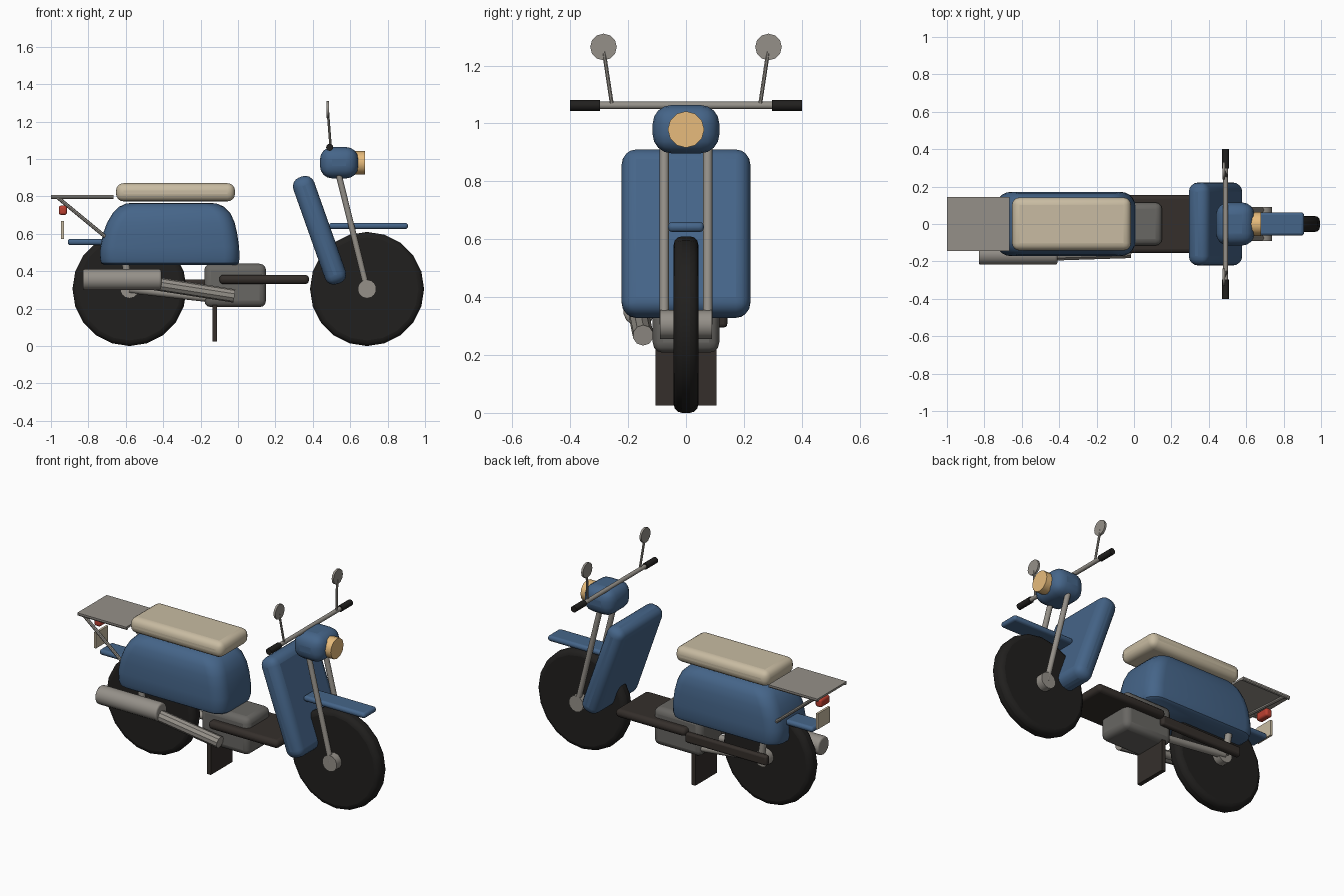
import bpy, bmesh, math
from mathutils import Vector

if "Cube" in bpy.data.objects:
    bpy.data.objects.remove(bpy.data.objects["Cube"])


def material(name, r, g, b):
    m = bpy.data.materials.new(name)
    m.diffuse_color = (r, g, b, 1)
    m.use_nodes = True
    m.node_tree.nodes["Principled BSDF"].inputs["Base Color"].default_value = m.diffuse_color
    return m


BLUE = material("blue_paint", 0.06, 0.13, 0.25)
CREAM = material("cream", 0.58, 0.50, 0.36)
RUBBER = material("rubber", 0.015, 0.014, 0.013)
DARK = material("dark_metal", 0.035, 0.028, 0.024)
METAL = material("metal", 0.30, 0.28, 0.25)
ENGINE = material("engine_grey", 0.14, 0.135, 0.125)
AMBER = material("headlight_glass", 0.80, 0.50, 0.20)
RED = material("red_glass", 0.50, 0.05, 0.03)


def finish(bm, name, mat, bevel=0, segments=3):
    """Turn a bmesh into an object with optional rounded edges."""
    bmesh.ops.recalc_face_normals(bm, faces=bm.faces)
    me = bpy.data.meshes.new(name)
    bm.to_mesh(me)
    bm.free()
    ob = bpy.data.objects.new(name, me)
    bpy.context.collection.objects.link(ob)
    me.materials.append(mat)
    if bevel:
        mod = ob.modifiers.new("rounding", 'BEVEL')
        mod.width, mod.segments = bevel, segments
        mod.limit_method, mod.angle_limit = 'ANGLE', math.radians(40)
    bpy.ops.object.select_all(action='DESELECT')
    bpy.context.view_layer.objects.active = ob
    ob.select_set(True)
    bpy.ops.object.shade_smooth_by_angle(angle=math.radians(35))
    return ob


def box(name, centre, size, mat, bevel=0, segments=3, tilt=0):
    bm = bmesh.new()
    bmesh.ops.create_cube(bm, size=1)
    bmesh.ops.scale(bm, vec=size, verts=bm.verts)
    ob = finish(bm, name, mat, bevel, segments)
    ob.location = centre
    ob.rotation_euler.y = tilt
    return ob


def rod(name, a, b, radius, mat, sides=12, bevel=0):
    """Cylinder between two points."""
    a, b = Vector(a), Vector(b)
    bm = bmesh.new()
    bmesh.ops.create_cone(bm, cap_ends=True, segments=sides, radius1=radius,
                          radius2=radius, depth=(b - a).length)
    ob = finish(bm, name, mat, bevel)
    ob.location = (a + b) / 2
    ob.rotation_euler = (b - a).to_track_quat('Z', 'Y').to_euler()
    return ob


def loft(name, sections, corner, mat):
    """Stack of rounded rectangles: (z, x_min, x_max, half_width)."""
    bm = bmesh.new()
    rings = []
    for z, x0, x1, hy in sections:
        r = min(corner, hy * 0.8)
        ring = []
        for q, (cx, cy) in enumerate([(x1 - r, hy - r), (x0 + r, hy - r),
                                      (x0 + r, r - hy), (x1 - r, r - hy)]):
            for i in range(6):
                t = math.pi / 2 * (q + i / 5)
                ring.append(bm.verts.new((cx + r * math.cos(t), cy + r * math.sin(t), z)))
        rings.append(ring)
    for low, high in zip(rings, rings[1:]):
        n = len(low)
        for i in range(n):
            j = (i + 1) % n
            bm.faces.new((low[i], low[j], high[j], high[i]))
    bm.faces.new(rings[0])
    bm.faces.new(rings[-1])
    return finish(bm, name, mat)


# Wheels and hubs
for label, x in (("front", 0.69), ("rear", -0.58)):
    rod(label + "_wheel", (x, -0.043, 0.305), (x, 0.043, 0.305), 0.305, RUBBER, 20, 0.03)
    rod(label + "_hub", (x, -0.09, 0.305), (x, 0.09, 0.305), 0.05, METAL, 14)

# Rear bodywork, seat, leg shield, fenders
loft("rear_body", [(0.433, -0.715, -0.005, 0.150), (0.443, -0.732, 0.004, 0.164),
                   (0.47, -0.738, 0.008, 0.172), (0.53, -0.736, 0.006, 0.172),
                   (0.60, -0.722, -0.004, 0.171), (0.66, -0.700, -0.018, 0.166),
                   (0.71, -0.670, -0.040, 0.155), (0.745, -0.635, -0.075, 0.135),
                   (0.761, -0.600, -0.112, 0.108), (0.766, -0.565, -0.150, 0.080)],
     0.08, BLUE)
box("seat", (-0.334, 0, 0.822), (0.636, 0.284, 0.097), CREAM, 0.04, 4)
box("leg_shield", (0.436, 0, 0.619), (0.118, 0.444, 0.605), BLUE, 0.05, 4, tilt=-math.radians(19.5))
box("front_fender", (0.698, 0, 0.642), (0.422, 0.124, 0.034), BLUE, 0.015)
box("rear_fender", (-0.70, 0, 0.556), (0.42, 0.124, 0.034), BLUE, 0.015)

# Floor, engine, stand, chain case
box("floorboard", (0.14, 0, 0.356), (0.48, 0.312, 0.05), DARK, 0.022)
box("engine", (-0.015, 0, 0.324), (0.33, 0.23, 0.232), ENGINE, 0.035)
box("stand", (-0.125, 0, 0.14), (0.025, 0.21, 0.23), DARK)
box("chain_case", (-0.37, 0.125, 0.325), (0.56, 0.035, 0.06), DARK, 0.012)

# Exhaust
rod("muffler", (-0.83, -0.162, 0.355), (-0.41, -0.162, 0.355), 0.056, METAL, 14, 0.01)
rod("exhaust_pipe", (-0.45, -0.162, 0.335), (-0.02, -0.148, 0.268), 0.036, METAL, 10)

# Headlight and handlebar
box("headlight_shell", (0.541, 0, 0.98), (0.205, 0.23, 0.167), BLUE, 0.065, 4)
rod("headlight", (0.60, 0, 0.979), (0.679, 0, 0.979), 0.063, AMBER, 12)
rod("handlebar", (0.49, -0.38, 1.062), (0.49, 0.38, 1.062), 0.013, METAL)

# Luggage rack, tail light and plate
box("rack_plate", (-0.833, 0, 0.801), (0.335, 0.288, 0.012), METAL)
box("tail_light", (-0.936, 0, 0.726), (0.043, 0.09, 0.05), RED, 0.012)
box("rear_plate", (-0.938, 0, 0.62), (0.014, 0.12, 0.096), CREAM)

# Paired parts
for side, s in (("right", -1), ("left", 1)):
    rod(side + "_fork", (0.53, s * 0.075, 0.95), (0.69, s * 0.075, 0.305), 0.016, METAL)
    rod(side + "_swing_arm", (-0.58, s * 0.08, 0.305), (-0.10, s * 0.08, 0.25), 0.022, METAL)
    rod(side + "_shock", (-0.58, s * 0.095, 0.305), (-0.61, s * 0.095, 0.50), 0.02, METAL)
    rod(side + "_grip", (0.49, s * 0.297, 1.062), (0.49, s * 0.4, 1.062), 0.019, RUBBER)
    rod(side + "_mirror_stem", (0.495, s * 0.256, 1.065), (0.481, s * 0.284, 1.25), 0.007, METAL, 8)
    rod(side + "_mirror", (0.474, s * 0.285, 1.264), (0.487, s * 0.285, 1.264), 0.046, METAL, 12)
    rod(side + "_rack_rail", (-1.0, s * 0.135, 0.797), (-0.665, s * 0.135, 0.797), 0.01, METAL, 8)
    rod(side + "_rack_strut", (-0.965, s * 0.13, 0.795), (-0.71, s * 0.13, 0.585), 0.01, METAL, 8)
